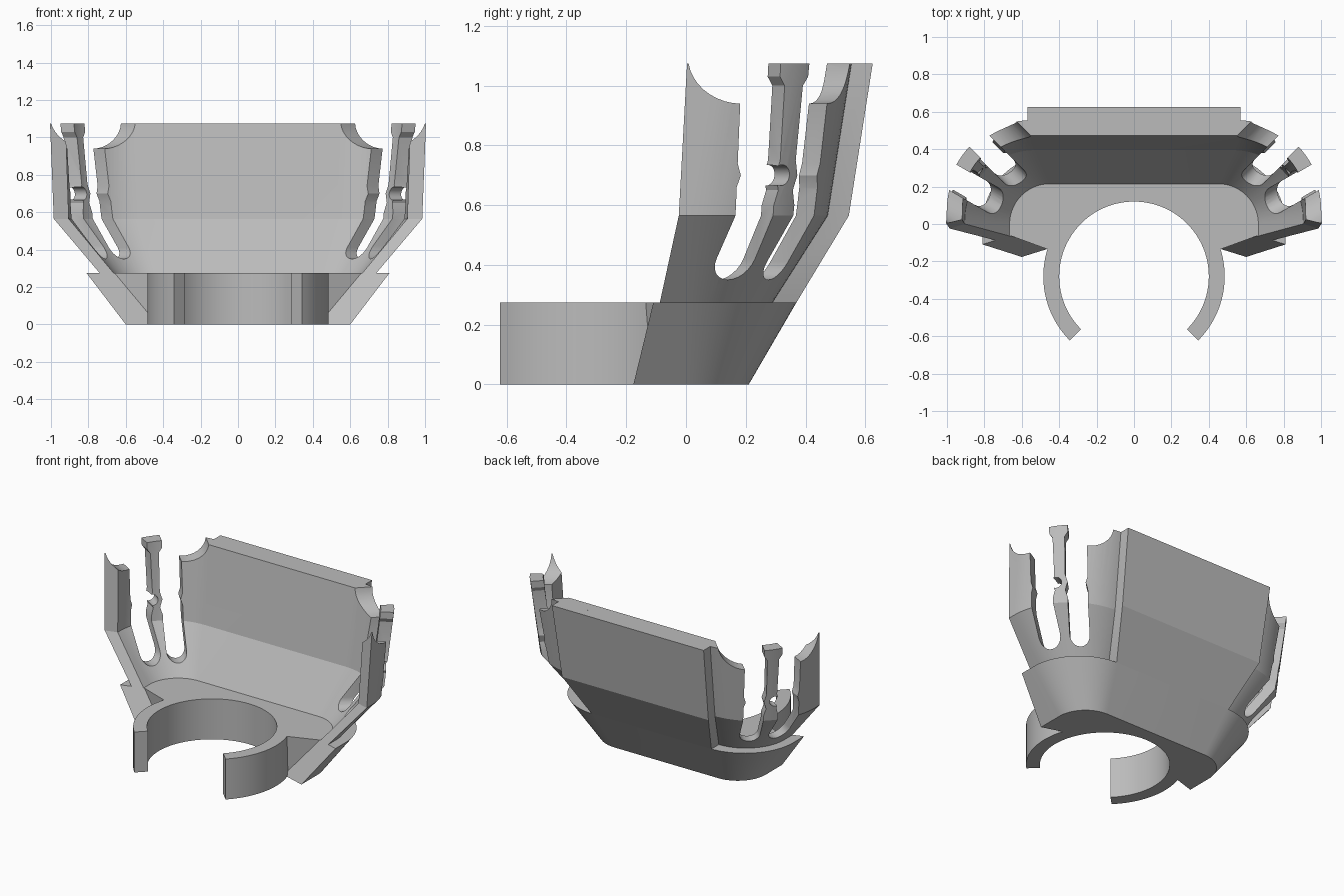
import bpy, bmesh
from math import sin, cos, pi, radians
from mathutils import Vector

cube = bpy.data.objects.get("Cube")
if cube:
    bpy.data.objects.remove(cube, do_unlink=True)

grey = bpy.data.materials.new("plain grey")
grey.use_nodes = True
grey.diffuse_color = (0.5, 0.5, 0.5, 1)
grey.node_tree.nodes["Principled BSDF"].inputs["Base Color"].default_value = (0.5, 0.5, 0.5, 1)

FLOOR, KNEE, TOP = 0.275, 0.565, 1.075
RING_Y = -0.28


def loft(name, sections):
    """Closed solid through a stack of equal-length point loops."""
    bm = bmesh.new()
    loops = [[bm.verts.new(p) for p in s] for s in sections]
    n = len(loops[0])
    for low, high in zip(loops, loops[1:]):
        for i in range(n):
            j = (i + 1) % n
            bm.faces.new((low[i], low[j], high[j], high[i]))
    bm.faces.new(loops[0][::-1])
    bm.faces.new(loops[-1])
    bmesh.ops.recalc_face_normals(bm, faces=bm.faces)
    mesh = bpy.data.meshes.new(name)
    bm.to_mesh(mesh)
    bm.free()
    mesh.materials.append(grey)
    obj = bpy.data.objects.new(name, mesh)
    bpy.context.collection.objects.link(obj)
    return obj


def front_cut(x, z):
    """Sloping plane that ends the side walls."""
    if z <= KNEE:
        return 0.01 - 0.31 * x + 0.48 * z
    return 0.281 - 0.31 * x + 0.067 * (z - KNEE)


def half(cx, cy, r, z, steps=20):
    """Rounded corner from the back wall to the front end of the side."""
    pts = []
    for i in range(steps + 1):
        a = pi / 2 * (1 - i / steps)
        pts.append(Vector((cx + r * cos(a), cy + r * sin(a), z)))
    pts.append(Vector((cx + r, front_cut(cx + r, z), z)))
    return pts


def both(pts):
    return [Vector((-p.x, p.y, p.z)) for p in reversed(pts)] + pts


def prism(name, profile, angle, t0, t1, side):
    """Profile (across, height) pushed outward along a horizontal direction."""
    d = Vector((cos(angle), sin(angle), 0))
    n = Vector((-sin(angle), cos(angle), 0))
    ends = []
    for t in (t0, t1):
        pts = [n * s + d * t + Vector((0, 0, z)) for s, z in profile]
        ends.append([Vector((p.x * side, p.y, p.z)) for p in pts])
    return loft(name, ends)


def slot_profile(a, b):
    """Slot between an outer arm (a, scalloped) and the middle arm (b)."""
    g = 1 if b > a else -1
    mid, r = (a + b) / 2, abs(b - a) / 2
    pts = [(mid - g * r * cos(pi * i / 12), 0.35 + r - r * sin(pi * i / 12)) for i in range(13)]
    w = b + 0.015 * g
    pts += [(b, 0.6), (w, 0.65), (b, 0.7), (w, 0.75), (w, 1.0), (b - 0.005 * g, 1.03), (b - 0.005 * g, 1.2)]
    pts += [(a - 0.16 * g, 1.2)]
    pts += [(a - 0.16 * g * cos(pi / 2 * i / 10), 1.1 - 0.16 * sin(pi / 2 * i / 10)) for i in range(11)]
    pts += [(a, 0.74), (a + 0.012 * g, 0.7), (a, 0.66)]
    return pts


def circle(cx, cy, r, n):
    return [(cx + r * cos(2 * pi * i / n), cy + r * sin(2 * pi * i / n)) for i in range(n)]


def carve(obj, cutters):
    for c in cutters:
        m = obj.modifiers.new("cut", "BOOLEAN")
        m.operation, m.solver, m.object = "DIFFERENCE", "EXACT", c
    bpy.context.view_layer.update()
    deps = bpy.context.evaluated_depsgraph_get()
    mesh = bpy.data.meshes.new_from_object(obj.evaluated_get(deps))
    obj.modifiers.clear()
    obj.data = mesh
    for c in cutters:
        bpy.data.objects.remove(c, do_unlink=True)


# base block with flared rounded ends and a round opening
sections = []
for cx, r, inner, notch, z in ((0.39, 0.21, 0.43, 0.43, 0), (0.44, 0.37, 0.66, 0.465, FLOOR)):
    pts = half(cx, 0, r, z)
    pts += [Vector((inner, front_cut(inner, z), z)), Vector((notch, -0.134, z))]
    sections.append(both(pts))
base = loft("base", sections)
bore = loft("bore", [[(x, y, z) for x, y in circle(0, RING_Y, 0.4, 96)] for z in (-0.1, 0.4)])
carve(base, [bore])

# open clamp ring
arc = [radians(-45 + 270 * i / 72) for i in range(73)]
ring = [(0.485 * cos(a), RING_Y + 0.485 * sin(a)) for a in arc]
ring += [(0.4 * cos(a), RING_Y + 0.4 * sin(a)) for a in reversed(arc)]
clamp = loft("clamp_ring", [[(x, y, z) for x, y in ring] for z in (0, FLOOR)])

# thin wall that bends at the knee, cut into arms at both ends
sections = []
for cx, cy, outer, inner, z in ((0.45, 0, 0.29, 0.215, FLOOR), (0.53, 0.02, 0.455, 0.375, KNEE),
                                (0.55, 0.1, 0.455, 0.372, TOP)):
    sections.append(both(half(cx, cy, outer, z)) + both(half(cx, cy, inner, z))[::-1])
wall = loft("wall_and_arms", sections)
cutters = []
for side in (1, -1):
    cutters.append(prism("front_slot", slot_profile(-0.337, -0.195), radians(30), 0.55, 1.4, side))
    cutters.append(prism("rear_slot", slot_profile(-0.213, -0.335), radians(45), 0.5, 1.4, side))
    s = -0.87 * sin(radians(38)) + 0.3 * cos(radians(38))
    cutters.append(prism("arm_hole", circle(s, 0.7, 0.035, 24), radians(38), 0.6, 1.3, side))
carve(wall, cutters)

# thicker plate on the back
sections = []
for x, y0, y1, z in ((0.45, 0.26, 0.37, FLOOR), (0.55, 0.43, 0.545, KNEE), (0.57, 0.51, 0.625, TOP)):
    sections.append([(-x, y0, z), (x, y0, z), (x, y1, z), (-x, y1, z)])
plate = loft("back_plate", sections)

# smooth curves, sharp edges
for obj in (base, clamp, wall, plate):
    bpy.ops.object.select_all(action="DESELECT")
    obj.select_set(True)
    bpy.context.view_layer.objects.active = obj
    bpy.ops.object.shade_smooth_by_angle(angle=radians(20))
